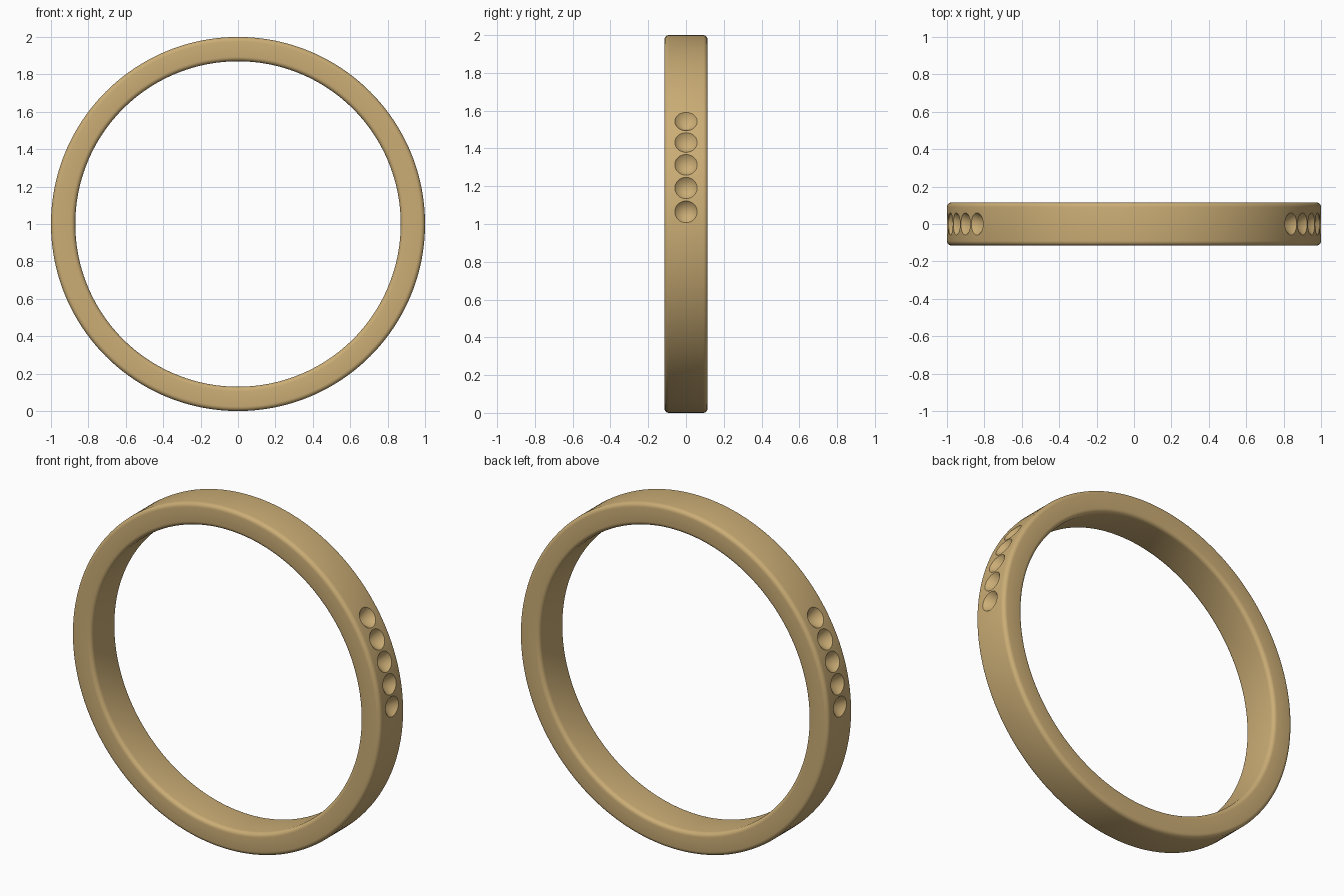
import bpy, bmesh, math
from mathutils import Matrix, Vector

if "Cube" in bpy.data.objects:
    bpy.data.objects.remove(bpy.data.objects["Cube"])

OUTER, INNER, HALF_W, ROUND = 1.0, 0.87, 0.115, 0.024
SEGS = 192
GOLD = bpy.data.materials.new("gold")
GOLD.diffuse_color = (0.60, 0.42, 0.18, 1)
GOLD.use_nodes = True
GOLD.node_tree.nodes["Principled BSDF"].inputs["Base Color"].default_value = GOLD.diffuse_color


def make_object(name, bm):
    mesh = bpy.data.meshes.new(name)
    bmesh.ops.recalc_face_normals(bm, faces=bm.faces)
    bm.to_mesh(mesh)
    bm.free()
    obj = bpy.data.objects.new(name, mesh)
    bpy.context.collection.objects.link(obj)
    return obj


# Rounded rectangular cross-section as (radius, y) points
profile = []
mid, half_t = (OUTER + INNER) / 2, (OUTER - INNER) / 2
for quarter, (sr, sy) in enumerate([(1, 1), (-1, 1), (-1, -1), (1, -1)]):
    for i in range(6):
        a = math.radians(90 * quarter + 18 * i)
        profile.append((mid + sr * (half_t - ROUND) + ROUND * math.cos(a),
                        sy * (HALF_W - ROUND) + ROUND * math.sin(a)))

# Band: cross-section swept around the y axis
bm = bmesh.new()
rings = []
for s in range(SEGS):
    t = 2 * math.pi * s / SEGS
    rings.append([bm.verts.new((r * math.cos(t), y, 1 + r * math.sin(t))) for r, y in profile])
n = len(profile)
for s in range(SEGS):
    a, b = rings[s], rings[(s + 1) % SEGS]
    for i in range(n):
        j = (i + 1) % n
        bm.faces.new((a[i], a[j], b[j], b[i]))
band = make_object("ring_band", bm)
band.data.materials.append(GOLD)

# Conical stone seats: five on each upper side
bm = bmesh.new()
DEPTH, TIP = 0.068, 0.935
for side in (1, -1):
    for i in range(5):
        t = math.radians(3.7 + 7.3 * i)
        out = Vector((side * math.cos(t), 0, math.sin(t)))
        place = Matrix.Translation(Vector((0, 0, 1)) + out * (TIP + DEPTH / 2))
        turn = out.to_track_quat('Z', 'Y').to_matrix().to_4x4()
        bmesh.ops.create_cone(bm, cap_ends=True, segments=40, radius1=0, radius2=0.062,
                              depth=DEPTH, matrix=place @ turn)
bmesh.ops.remove_doubles(bm, verts=bm.verts, dist=1e-5)
cutter = make_object("stone_seat_cutter", bm)
cutter.hide_render = True

# Cut the seats, then smooth the band while keeping seat rims crisp
cut = band.modifiers.new("stone_seats", 'BOOLEAN')
cut.operation = 'DIFFERENCE'
cut.solver = 'EXACT'
cut.object = cutter
bpy.context.view_layer.objects.active = band
band.select_set(True)
bpy.ops.object.modifier_apply(modifier=cut.name)
bpy.data.objects.remove(cutter, do_unlink=True)
bpy.ops.object.shade_smooth_by_angle(angle=math.radians(30))
